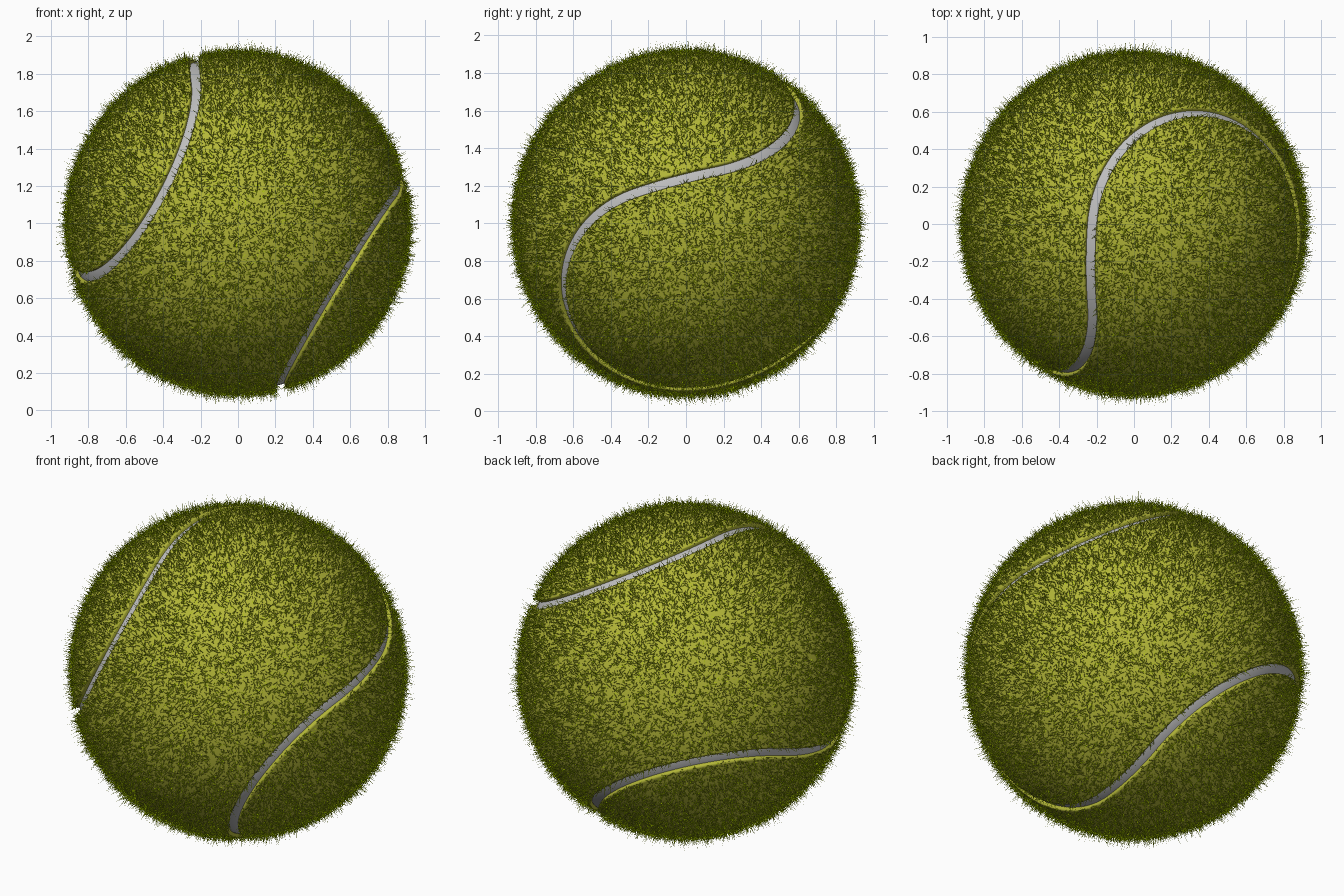
import bpy, bmesh, math, random
from mathutils import Vector, Matrix

if "Cube" in bpy.data.objects:
    bpy.data.objects.remove(bpy.data.objects["Cube"])

random.seed(4)
R_FELT, R_SEAM = 0.912, 0.892
TURN = Matrix.Translation((0, 0, 1)) @ Matrix.Rotation(math.radians(105), 4, 'X') \
    @ Matrix.Rotation(math.radians(-75), 4, 'Z')


def material(name, rgb):
    m = bpy.data.materials.new(name)
    m.diffuse_color = (*rgb, 1)
    m.use_nodes = True
    m.node_tree.nodes["Principled BSDF"].inputs["Base Color"].default_value = m.diffuse_color
    return m


FELT = material("felt yellow green", (0.45, 0.47, 0.04))
FUZZ = material("fuzz lime", (0.42, 0.60, 0.0))
RUBBER = material("seam grey", (0.52, 0.52, 0.52))


def add_object(name, verts, faces, mat, smooth=True):
    me = bpy.data.meshes.new(name)
    me.from_pydata(verts, [], faces)
    me.transform(TURN)
    me.materials.append(mat)
    me.polygons.foreach_set("use_smooth", [smooth] * len(me.polygons))
    me.update()
    ob = bpy.data.objects.new(name, me)
    bpy.context.collection.objects.link(ob)
    return ob


# Seam layout: four tongues, each two meridian stretches joined by a circle arc
E, S45 = math.radians(10), math.sqrt(0.5)
RHO = math.asin(math.cos(E) * S45)
EL = math.atan(math.tan(E) / S45)
C = Vector((math.cos(E) * S45, math.cos(E) * S45, math.sin(E)))
UP = Vector((-math.sin(E) * S45, -math.sin(E) * S45, math.cos(E)))
T = Vector((math.cos(EL), 0, math.sin(EL)))
U = (T - C * math.cos(RHO)) / math.sin(RHO)
PHI = U.angle(UP)
V = (UP - U * U.dot(UP)).normalized()
SPLIT = C.cross(T)
if SPLIT.z < 0:
    SPLIT = -SPLIT


def tongue():
    pts = [Vector((math.cos(EL * i / 8), 0, math.sin(EL * i / 8))) for i in range(8)]
    for i in range(81):
        a = 2 * PHI * i / 80
        pts.append(C * math.cos(RHO) + (U * math.cos(a) + V * math.sin(a)) * math.sin(RHO))
    pts += [Vector((0, p.x, p.z)) for p in reversed(pts[1:8])]
    return pts


SEAM = []
for k in range(4):
    spin = Matrix.Rotation(math.pi / 2 * k, 3, 'Z')
    for p in tongue():
        SEAM.append(spin @ Vector((p.x, p.y, p.z * (-1) ** k)))


def seam_distance(d):
    """Angle from a unit direction to the seam, folded into one symmetric piece."""
    x, y, z = d
    if z < 0:
        y, z = -y, -z
    if x + y < 0:
        x, y = -x, -y
    if y > x:
        x, y = y, x
    p = Vector((x, y, z))
    if p.dot(SPLIT) > 0:
        return abs(RHO - p.angle(C))
    return abs(math.asin(max(-1, min(1, y))))


def sweep(name, profile, mat):
    """Sweep a profile of (side angle, radius) points around the closed seam."""
    n, m = len(SEAM), len(profile)
    verts, faces = [], []
    for i, p in enumerate(SEAM):
        side = p.cross(SEAM[(i + 1) % n] - SEAM[i - 1]).normalized()
        verts += [(p * math.cos(a) + side * math.sin(a)) * r for a, r in profile]
    for i in range(n):
        j = (i + 1) % n
        for k in range(m - 1):
            faces.append((i * m + k, j * m + k, j * m + k + 1, i * m + k + 1))
    return add_object(name, verts, faces, mat)


# Rubber seam band at the bottom of the groove
sweep("seam_band", [(-0.036, R_SEAM - 0.002), (-0.02, R_SEAM), (0.02, R_SEAM),
                    (0.036, R_SEAM - 0.002)], RUBBER)

# Felt edges: rolled lips on both sides of the groove
lip = [(0.029, R_SEAM - 0.01), (0.030, R_FELT - 0.006), (0.034, R_FELT),
       (0.045, R_FELT + 0.001), (0.068, R_FELT - 0.002)]
sweep("felt_edge_a", lip, FELT)
sweep("felt_edge_b", [(-a, r) for a, r in reversed(lip)], FELT)

# Felt cover: a ball with the groove left open
bm = bmesh.new()
bmesh.ops.create_icosphere(bm, subdivisions=6, radius=R_FELT)
gap = [f for f in bm.faces if seam_distance(f.calc_center_median().normalized()) < 0.046]
bmesh.ops.delete(bm, geom=gap, context='FACES')
bm.verts.index_update()
add_object("felt_cover", [v.co.copy() for v in bm.verts],
           [[v.index for v in f.verts] for f in bm.faces], FELT)
bm.free()


# Fuzz: thin three-sided pointed fibres all over the felt
def random_direction():
    return Vector([random.gauss(0, 1) for _ in range(3)]).normalized()


verts, faces = [], []
for _ in range(58000):
    d = random_direction()
    if seam_distance(d) < 0.029:
        continue
    lean = d.cross(random_direction()).normalized()
    high = 0.006 + 0.03 * random.random() + 0.052 * random.random() ** 7
    reach = random.uniform(0.008, 0.04)
    root = d * (R_FELT - 0.002)
    tip = root + d * high + lean * reach
    axis = (tip - root).normalized()
    a = axis.cross(random_direction()).normalized() * 0.0022
    c = axis.cross(a)
    b = len(verts)
    verts += [root + a, root - a * 0.5 + c * 0.87, root - a * 0.5 - c * 0.87, tip]
    faces += [(b, b + 1, b + 3), (b + 1, b + 2, b + 3), (b + 2, b, b + 3)]
add_object("fuzz", verts, faces, FUZZ, smooth=False)
